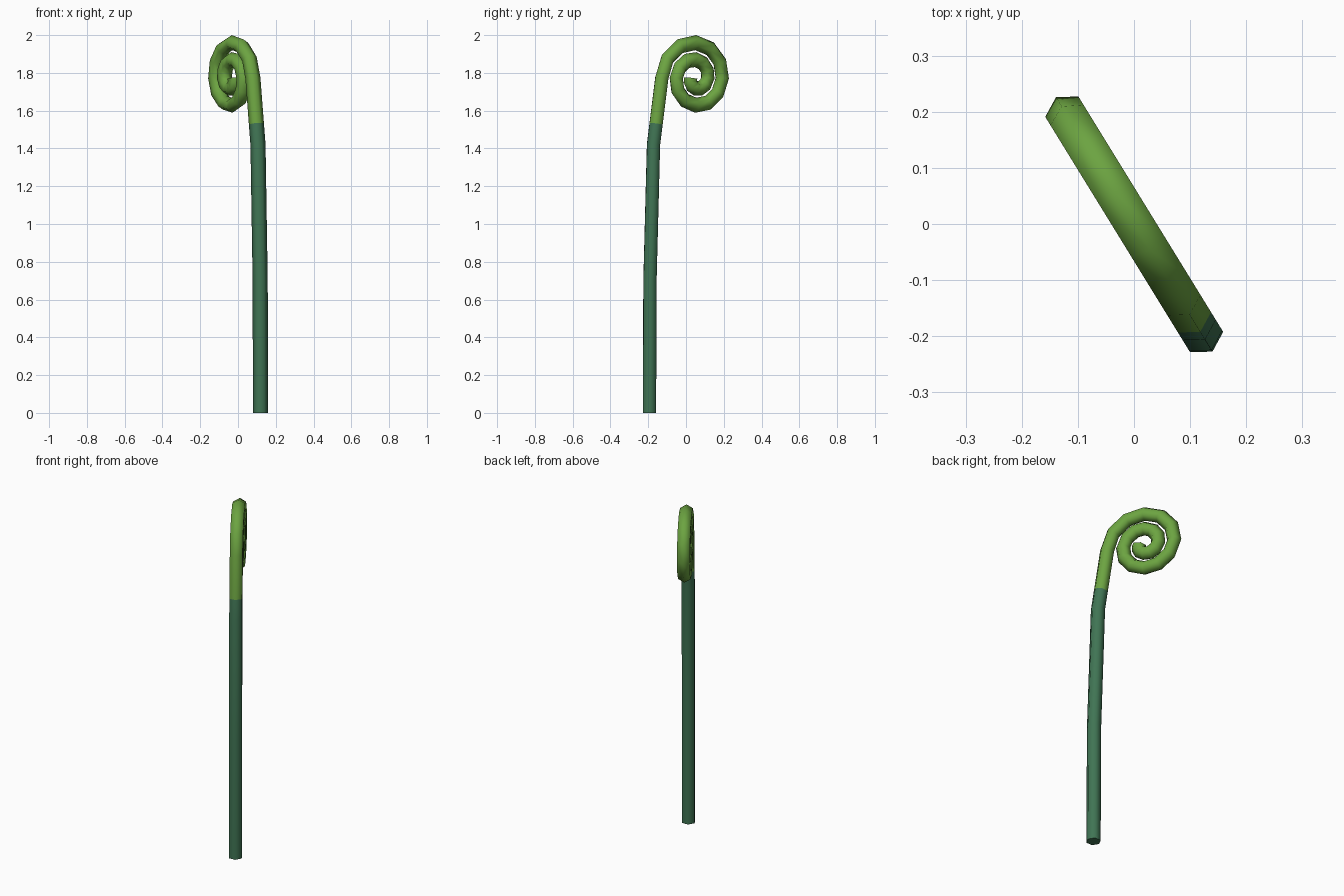
import bpy, bmesh, math
from mathutils import Vector

if "Cube" in bpy.data.objects:
    bpy.data.objects.remove(bpy.data.objects["Cube"])

ANG = math.radians(121.6)                 # heading of the coil's plane
D = Vector((math.cos(ANG), math.sin(ANG), 0))
N = Vector((D.y, -D.x, 0))                # plane normal
R = 0.04                                  # tube radius, six sides


def material(name, col):
    m = bpy.data.materials.new(name)
    m.diffuse_color = (*col, 1)
    m.use_nodes = True
    m.node_tree.nodes["Principled BSDF"].inputs["Base Color"].default_value = m.diffuse_color
    return m


dark = material("dark green", (0.051, 0.175, 0.088))
light = material("fresh green", (0.15, 0.37, 0.053))

# centre line in the plane (distance along D, height): stalk, then spiral
path = [(-0.227, 0), (-0.224, 0.7), (-0.202, 1.42), (-0.186, 1.53)]
SPLIT = 3
for i in range(25):
    a = math.radians(-90 + 30 * i)
    r = 0.188 - 0.0143 * a
    path.append((0.06 + r * math.sin(a), 1.772 + r * math.cos(a)))


def ring(i):
    """Six points around the path, mitred at bends."""
    p = Vector(path[i])
    t_in = (p - Vector(path[max(i - 1, 0)])).normalized()
    t_out = (Vector(path[min(i + 1, len(path) - 1)]) - p).normalized()
    t = (t_in + t_out).normalized() if i else Vector((0, 1))
    pts = []
    for k in range(6):
        a = k * math.pi / 3
        u, v = R * math.cos(a), R * math.sin(a)
        q = p + Vector((t.y, -t.x)) * u
        pts.append(D * q.x + N * v + Vector((0, 0, q.y)))
    return pts


def tube(name, first, last, mat, cap_start, cap_end):
    bm = bmesh.new()
    rings = [[bm.verts.new(c) for c in ring(i)] for i in range(first, last + 1)]
    for a, b in zip(rings, rings[1:]):
        for k in range(6):
            j = (k + 1) % 6
            bm.faces.new((a[k], a[j], b[j], b[k])).smooth = True
    if cap_start:
        bm.faces.new(rings[0][::-1])
    if cap_end:
        bm.faces.new(rings[-1])
    # make the sides face away from the centre line
    f = bm.faces[:][0] if bm.faces.ensure_lookup_table() is None else None
    mid = sum((v.co for v in rings[0] + rings[1]), Vector()) / 12
    f.normal_update()
    if f.normal.dot(f.calc_center_median() - mid) < 0:
        bmesh.ops.reverse_faces(bm, faces=bm.faces[:])
    me = bpy.data.meshes.new(name)
    bm.to_mesh(me)
    bm.free()
    me.materials.append(mat)
    bpy.context.collection.objects.link(bpy.data.objects.new(name, me))


# lower stalk and curled tip
tube("stalk", 0, SPLIT, dark, True, False)
tube("curled_tip", SPLIT, len(path) - 1, light, False, True)
